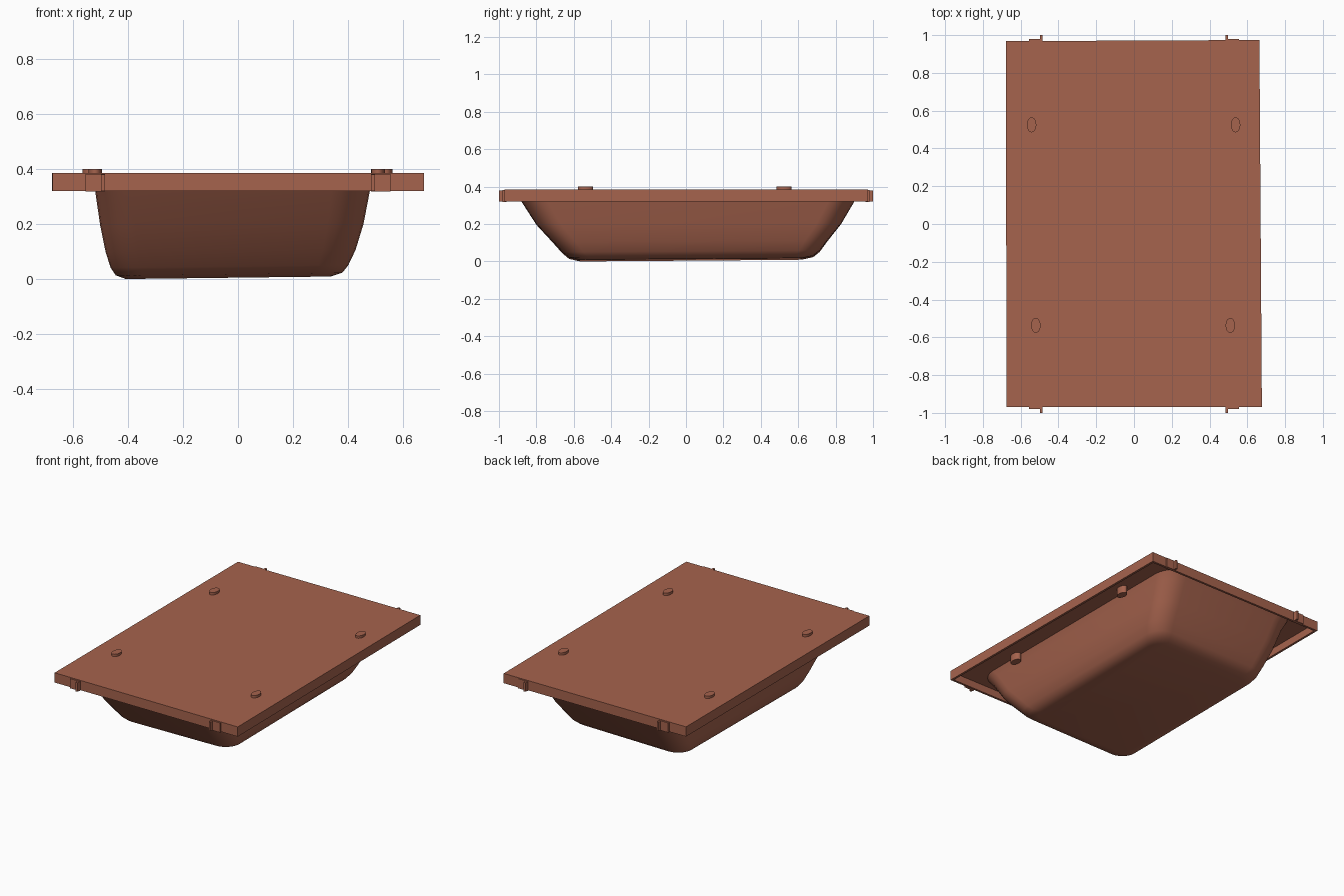
import bpy, bmesh, math

if "Cube" in bpy.data.objects:
    bpy.data.objects.remove(bpy.data.objects["Cube"])

clay = bpy.data.materials.new("terracotta")
clay.diffuse_color = (0.38, 0.125, 0.075, 1)
clay.use_nodes = True
clay.node_tree.nodes["Principled BSDF"].inputs["Base Color"].default_value = clay.diffuse_color


def add_object(name, bm, smooth=False):
    bmesh.ops.recalc_face_normals(bm, faces=bm.faces)
    me = bpy.data.meshes.new(name)
    bm.to_mesh(me)
    bm.free()
    ob = bpy.data.objects.new(name, me)
    bpy.context.collection.objects.link(ob)
    me.materials.append(clay)
    if smooth:
        bpy.ops.object.select_all(action='DESELECT')
        ob.select_set(True)
        bpy.context.view_layer.objects.active = ob
        bpy.ops.object.shade_smooth_by_angle(angle=math.radians(35))
    return ob


def ring(bm, x0, x1, y0, y1, z, r, n=6):
    """Rounded rectangle of vertices with a slight tilt low down."""
    verts = []
    corners = [(x1 - r, y1 - r), (x0 + r, y1 - r), (x0 + r, y0 + r), (x1 - r, y0 + r)]
    for k, (cx, cy) in enumerate(corners):
        for i in range(n + 1):
            a = math.pi / 2 * (k + i / n)
            x, y = cx + r * math.cos(a), cy + r * math.sin(a)
            tilt = 0.005 * (x / 0.4 + y / 0.65) * max(0, 1 - z / 0.32)
            verts.append(bm.verts.new((x, y, z + tilt)))
    return verts


def bridge(bm, a, b):
    for i in range(len(a)):
        j = (i + 1) % len(a)
        bm.faces.new((a[i], a[j], b[j], b[i]))


# Basin: stacked rounded rectangles (x0, x1, y0, y1, z, corner radius)
profile = [
    (-0.535, 0.495, -0.92, 0.94, 0.372, 0.14),
    (-0.52, 0.48, -0.88, 0.90, 0.32, 0.14),
    (-0.502, 0.457, -0.80, 0.83, 0.20, 0.13),
    (-0.482, 0.428, -0.71, 0.755, 0.105, 0.12),
    (-0.464, 0.402, -0.66, 0.715, 0.05, 0.11),
    (-0.445, 0.38, -0.625, 0.68, 0.022, 0.10),
    (-0.41, 0.34, -0.57, 0.62, 0.009, 0.08),
]
bm = bmesh.new()
rings = [ring(bm, *p) for p in profile]
for a, b in zip(rings, rings[1:]):
    bridge(bm, a, b)
bm.faces.new(rings[-1])
add_object("basin", bm, True)

# Lid: thin top plate with a skirt, hollow below
outer = [(-0.675, -0.97), (0.677, -0.97), (0.664, 0.974), (-0.678, 0.968)]
inner = [(x - math.copysign(0.015, x), y - math.copysign(0.015, y)) for x, y in outer]
bm = bmesh.new()
loops = [[bm.verts.new((x, y, z)) for x, y in pts]
         for pts, z in ((outer, 0.385), (outer, 0.32), (inner, 0.32), (inner, 0.37))]
for a, b in zip(loops, loops[1:]):
    bridge(bm, a, b)
bm.faces.new(loops[0])
bm.faces.new(loops[-1])
add_object("lid", bm)

# Oval pegs through the lid
for i, (x, y) in enumerate([(-0.542, 0.525), (0.538, 0.525), (-0.52, -0.537), (0.51, -0.537)]):
    bm = bmesh.new()
    bmesh.ops.create_cone(bm, cap_ends=True, segments=20, radius1=1, radius2=1, depth=1)
    bmesh.ops.scale(bm, vec=(0.025, 0.04, 0.08), verts=bm.verts)
    bmesh.ops.translate(bm, vec=(x, y, 0.361), verts=bm.verts)
    add_object(f"peg_{i + 1}", bm, True)


def box(name, x0, x1, y0, y1, z0, z1):
    bm = bmesh.new()
    bmesh.ops.create_cube(bm, size=1)
    bmesh.ops.scale(bm, vec=(abs(x1 - x0), abs(y1 - y0), z1 - z0), verts=bm.verts)
    bmesh.ops.translate(bm, vec=((x0 + x1) / 2, (y0 + y1) / 2, (z0 + z1) / 2), verts=bm.verts)
    add_object(name, bm)


# Hinge plates and tabs at both short ends
for sy, end in ((-1, "front"), (1, "back")):
    for sx, side in ((-1, "left"), (1, "right")):
        box(f"{end}_{side}_clip_plate", sx * 0.485, sx * 0.555, sy * 0.96, sy * 0.98, 0.318, 0.382)
        box(f"{end}_{side}_clip_tab", sx * 0.485, sx * 0.498, sy * 0.97, sy * 1.0, 0.32, 0.38)
